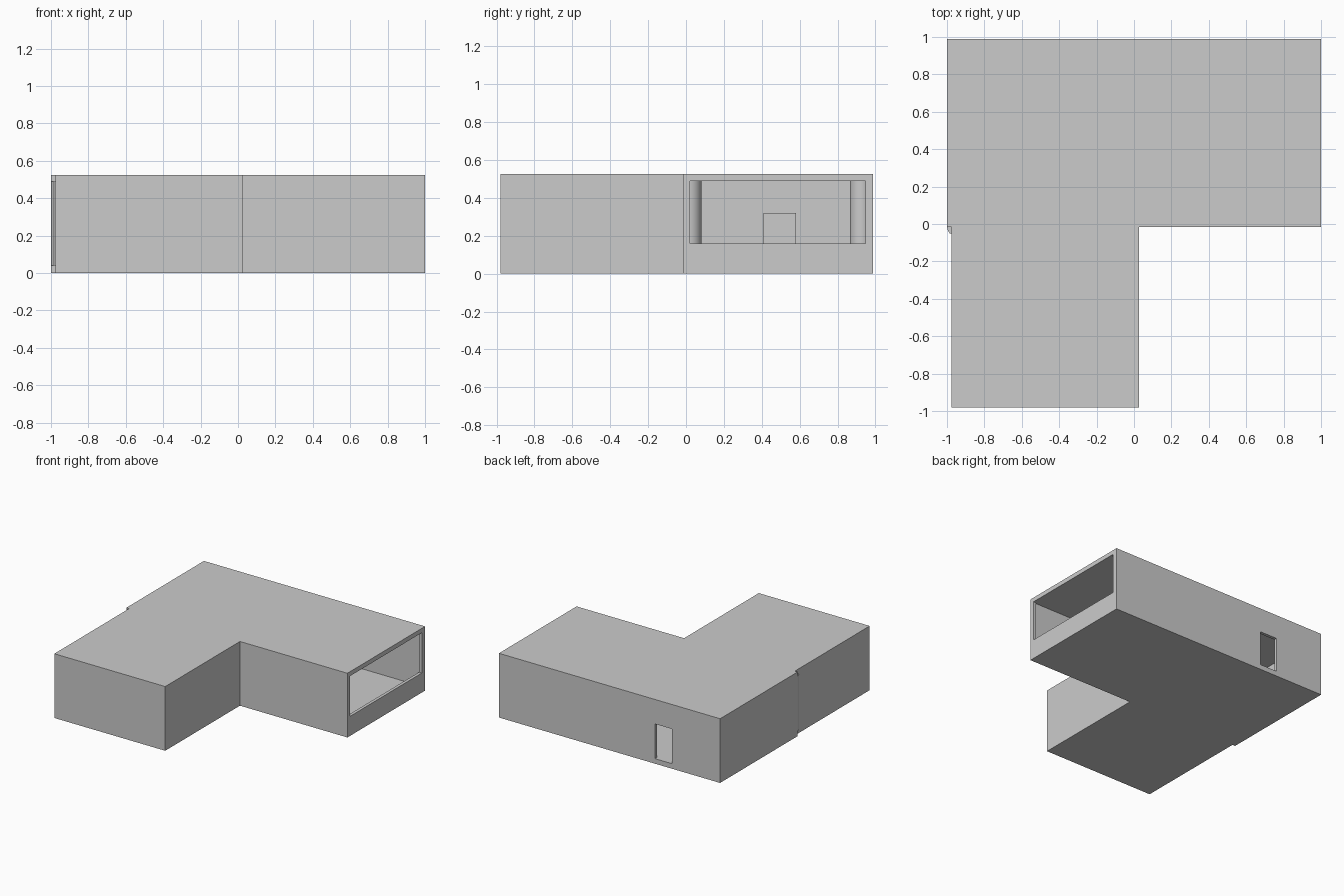
import bpy, bmesh

if "Cube" in bpy.data.objects:
    bpy.data.objects.remove(bpy.data.objects["Cube"])

H = 0.525


def prism(name, outline, z0, z1):
    """Extrude a flat outline from z0 to z1."""
    bm = bmesh.new()
    face = bm.faces.new([bm.verts.new((x, y, z0)) for x, y in outline])
    top = bmesh.ops.extrude_face_region(bm, geom=[face])["geom"]
    bmesh.ops.translate(bm, vec=(0, 0, z1 - z0),
                        verts=[v for v in top if isinstance(v, bmesh.types.BMVert)])
    bmesh.ops.recalc_face_normals(bm, faces=bm.faces)
    mesh = bpy.data.meshes.new(name)
    bm.to_mesh(mesh)
    bm.free()
    obj = bpy.data.objects.new(name, mesh)
    bpy.context.collection.objects.link(obj)
    return obj


def box(name, x, y, z):
    return prism(name, [(x[0], y[0]), (x[1], y[0]), (x[1], y[1]), (x[0], y[1])], *z)


def cut(target, cutter):
    """Subtract the cutter and remove it."""
    mod = target.modifiers.new("cut", "BOOLEAN")
    mod.operation, mod.solver, mod.object = "DIFFERENCE", "EXACT", cutter
    cutter.hide_render = True
    bpy.context.view_layer.objects.active = target
    bpy.ops.object.modifier_apply(modifier=mod.name)
    bpy.data.objects.remove(cutter)


def l_outline(t):
    """L-shaped plan, inset by the wall thickness t."""
    return [(-0.975 + t, -0.98 + t), (0.028 - t, -0.98 + t), (0.028 - t, -0.015 + t),
            (1 - t, -0.015 + t), (1 - t, 0.988 - t), (-1 + t, 0.988 - t),
            (-1 + t, -0.015 + t), (-0.975 + t, -0.015 + t)]


# Hollow L-shaped building: walls, floor and flat roof
building = prism("building_shell", l_outline(0), 0, H)
cut(building, prism("room_cutter", l_outline(0.025), 0.04, 0.49))

# Wide side window and back doorway
cut(building, box("window_cutter", (0.9, 1.1), (0.02, 0.947), (0.16, 0.489)))
cut(building, box("door_cutter", (-0.565, -0.41), (0.9, 1.1), (0.041, 0.325)))

# Round pillars at the elbow of the rooms
for name, y, r in (("elbow_pillar", 0.012, 0.07), ("back_pillar", 0.925, 0.06)):
    bpy.ops.mesh.primitive_cylinder_add(vertices=32, radius=r, depth=0.45,
                                        location=(-0.05, y, 0.265))
    bpy.context.object.name = name
    bpy.ops.object.shade_smooth_by_angle()

# Closed inner door on the far wall
box("inner_door", (-0.98, -0.965), (0.41, 0.58), (0.04, 0.32))

# Small post where the two left walls meet
prism("left_corner_post", [(-1, -0.015), (-0.995, -0.035), (-0.985, -0.05),
                           (-0.974, -0.05), (-0.974, -0.015)], 0.04, 0.49)
